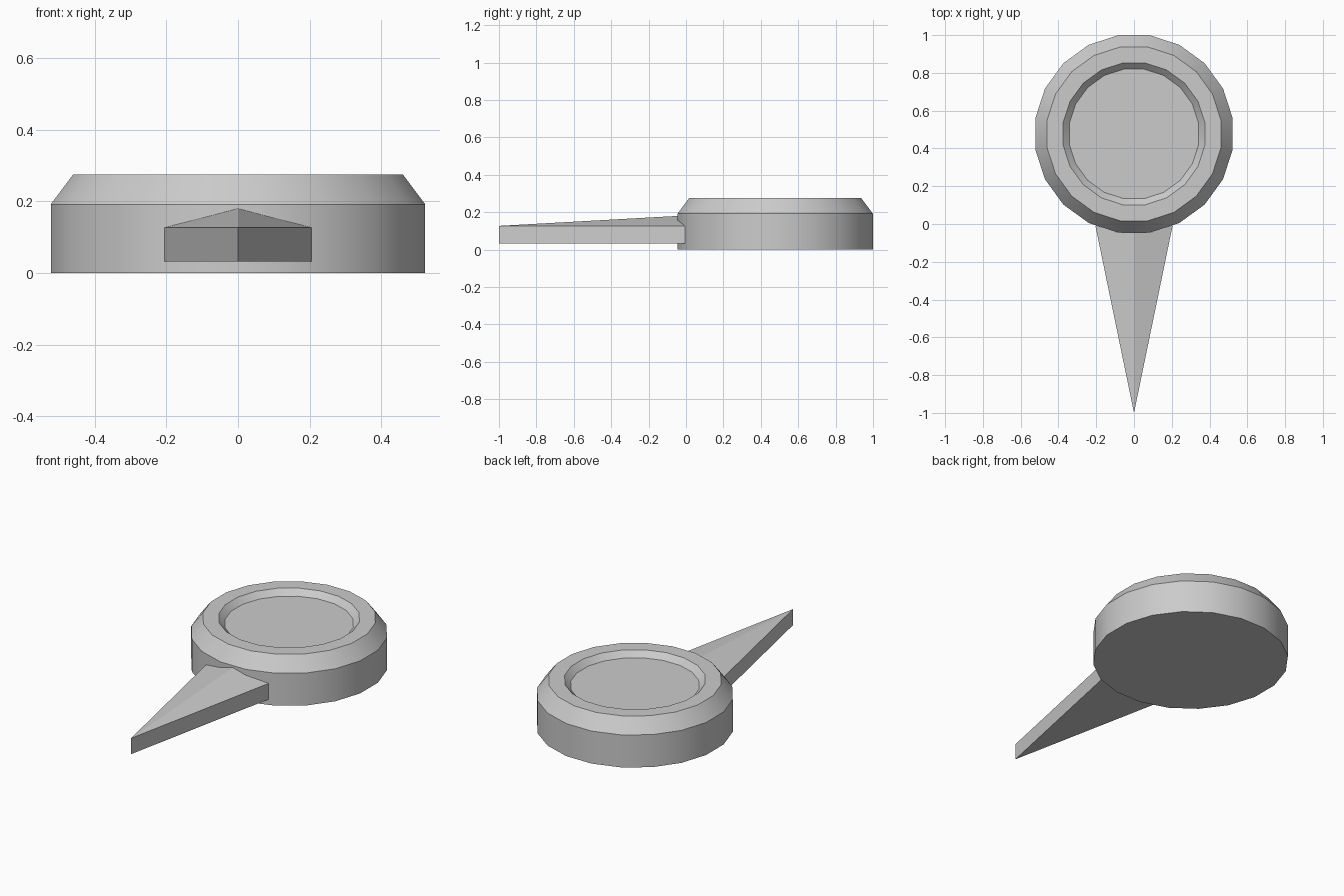
import bpy, bmesh
from math import sin, cos, pi, radians

if "Cube" in bpy.data.objects:
    bpy.data.objects.remove(bpy.data.objects["Cube"])

SIDES = 20
CENTRE_Y = 0.477


def finish(bm, name):
    bmesh.ops.recalc_face_normals(bm, faces=bm.faces)
    mesh = bpy.data.meshes.new(name)
    bm.to_mesh(mesh)
    bm.free()
    obj = bpy.data.objects.new(name, mesh)
    bpy.context.collection.objects.link(obj)
    return obj


def ring(bm, r, z):
    # half-step offset puts flat sides on the axes
    angles = [(i + 0.5) * 2 * pi / SIDES for i in range(SIDES)]
    return [bm.verts.new((r * cos(a), CENTRE_Y + r * sin(a), z)) for a in angles]


# Round body: wall, chamfer, rim and shallow dished top
bm = bmesh.new()
profile = [(0.529, 0), (0.529, 0.192), (0.466, 0.275), (0.38, 0.275), (0.347, 0.242)]
rings = [ring(bm, r, z) for r, z in profile]
for lower, upper in zip(rings, rings[1:]):
    for i in range(SIDES):
        j = (i + 1) % SIDES
        bm.faces.new((lower[i], lower[j], upper[j], upper[i]))
bm.faces.new(rings[0])
bm.faces.new(rings[-1])
body = finish(bm, "round_body")
bpy.context.view_layer.objects.active = body
body.select_set(True)
bpy.ops.object.shade_smooth_by_angle(angle=radians(30))

# Pointer: tapered wedge with a ridge, back edge following the body's facets
bm = bmesh.new()
outline = [(0, -1, 0.127), (0.205, -0.006, 0.127), (0.083, -0.046, 0.158),
           (0, -0.046, 0.18), (-0.083, -0.046, 0.158), (-0.205, -0.006, 0.127)]
top = [bm.verts.new(p) for p in outline]
base = [bm.verts.new((x, y, 0.033)) for x, y, z in outline]
bm.faces.new(top[:4])
bm.faces.new([top[0]] + top[3:])
bm.faces.new(base)
for i in (0, 5):
    j = (i + 1) % 6
    bm.faces.new((base[i], base[j], top[j], top[i]))
finish(bm, "pointer")
